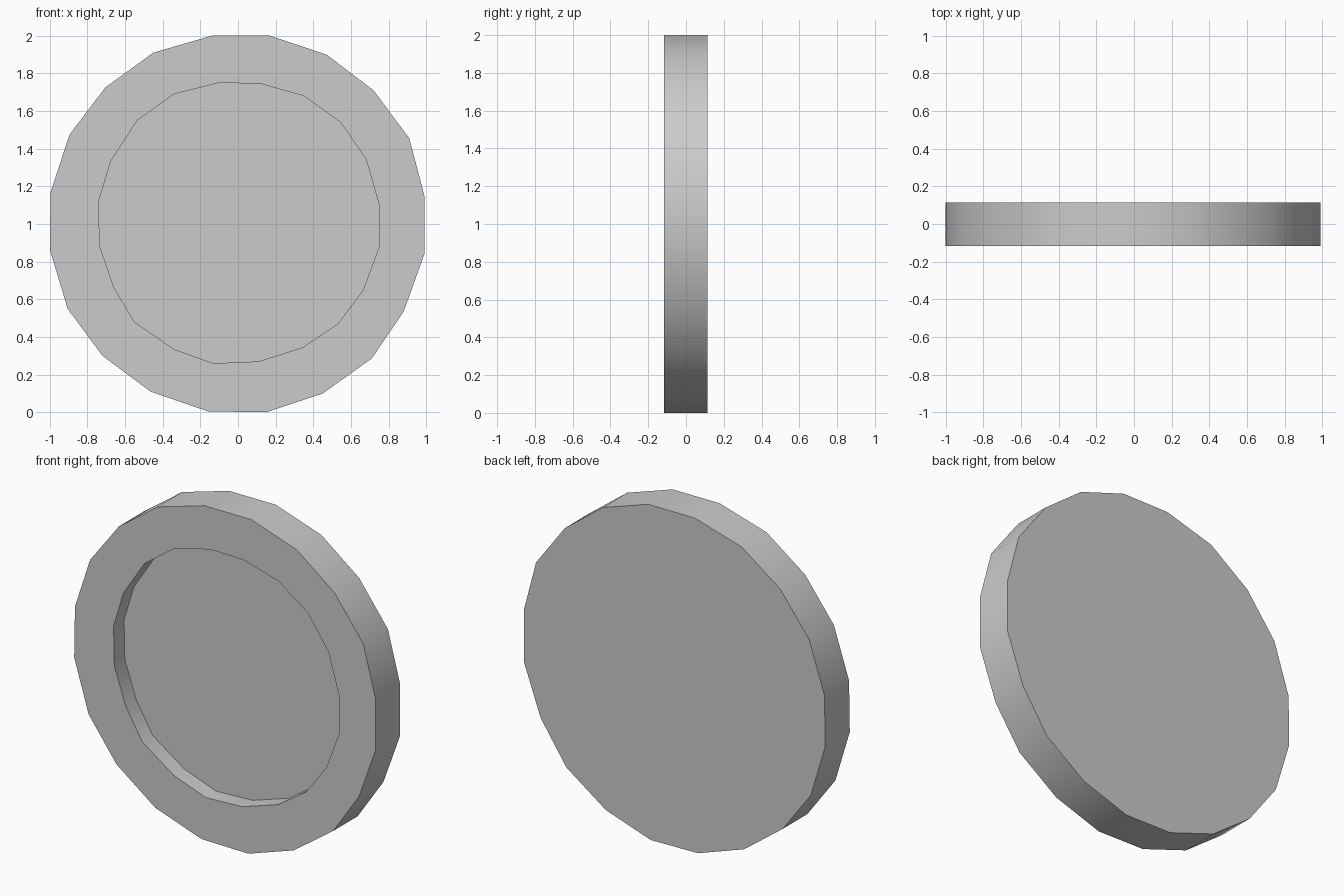
import bpy, bmesh, math

if "Cube" in bpy.data.objects:
    bpy.data.objects.remove(bpy.data.objects["Cube"])

FRONT, FLOOR, BACK = -0.117, -0.018, 0.115

# Slightly uneven 20-sided outlines (x, z), clockwise from the top
outer = [(-0.14, 2), (0.17, 2), (0.47, 1.9), (0.72, 1.71), (0.91, 1.455),
         (0.99, 1.15), (0.99, 0.84), (0.88, 0.535), (0.71, 0.285), (0.45, 0.1),
         (0.15, 0), (-0.16, 0.005), (-0.465, 0.11), (-0.72, 0.3), (-0.905, 0.55),
         (-1, 0.865), (-0.995, 1.17), (-0.895, 1.475), (-0.705, 1.725), (-0.45, 1.91)]
inner = [(-0.1, 1.75), (0.12, 1.745), (0.35, 1.68), (0.545, 1.54), (0.68, 1.345),
         (0.75, 1.1), (0.75, 0.88), (0.665, 0.65), (0.53, 0.47), (0.345, 0.345),
         (0.11, 0.27), (-0.13, 0.26), (-0.34, 0.335), (-0.55, 0.48), (-0.66, 0.665),
         (-0.735, 0.885), (-0.74, 1.12), (-0.675, 1.335), (-0.535, 1.55), (-0.34, 1.69)]

# Back face, outer wall, front rim, recess wall and recess floor
bm = bmesh.new()
rings = [[bm.verts.new((x, y, z)) for x, z in outline]
         for outline, y in ((outer, BACK), (outer, FRONT), (inner, FRONT), (inner, FLOOR))]
for a, b in zip(rings, rings[1:]):
    for i in range(len(a)):
        j = (i + 1) % len(a)
        bm.faces.new((a[i], a[j], b[j], b[i]))
bm.faces.new(rings[0])
bm.faces.new(rings[-1])
bmesh.ops.recalc_face_normals(bm, faces=bm.faces[:])

mesh = bpy.data.meshes.new("recessed_disc")
bm.to_mesh(mesh)
bm.free()
disc = bpy.data.objects.new("recessed_disc", mesh)
bpy.context.collection.objects.link(disc)

# Smooth walls, crisp rims
bpy.context.view_layer.objects.active = disc
disc.select_set(True)
bpy.ops.object.shade_smooth_by_angle(angle=math.radians(30))
